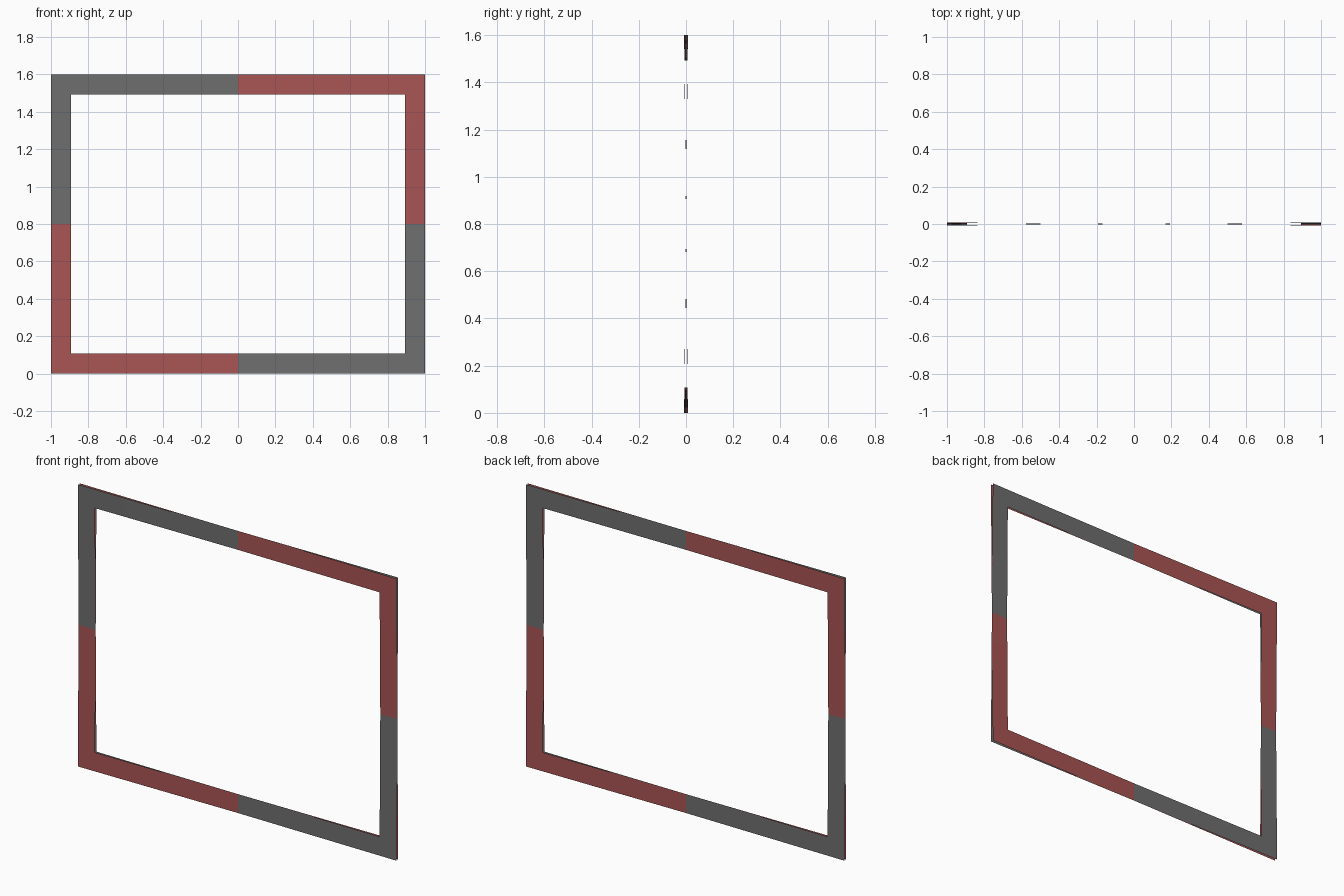
import bpy, bmesh

if "Cube" in bpy.data.objects:
    bpy.data.objects.remove(bpy.data.objects["Cube"])

W, H, BORDER = 1.0, 0.8, 0.107   # half width, half height, border width
TWIST = 0.008                    # corner offset in y
STEPS = 8                        # segments along each bar


def loop_points(hw, hh):
    """Points around a rectangle, split evenly along each side."""
    c = [(-hw, -hh), (hw, -hh), (hw, hh), (-hw, hh)]
    pts = []
    for i in range(4):
        (x0, z0), (x1, z1) = c[i], c[(i + 1) % 4]
        for s in range(STEPS):
            t = s / STEPS
            pts.append((x0 + (x1 - x0) * t, z0 + (z1 - z0) * t))
    return pts


def twisted_frame(name, sign, color=None):
    """Thin mitred frame whose diagonal corners lean forward or back."""
    bm = bmesh.new()
    rings = []
    for hw, hh in ((W, H), (W - BORDER, H - BORDER)):
        rings.append([bm.verts.new((x, sign * TWIST * x * z / (W * H), z + H))
                      for x, z in loop_points(hw, hh)])
    outer, inner = rings
    n = len(outer)
    for i in range(n):
        j = (i + 1) % n
        bm.faces.new((outer[i], outer[j], inner[j], inner[i]))
    me = bpy.data.meshes.new(name)
    bm.to_mesh(me)
    bm.free()
    ob = bpy.data.objects.new(name, me)
    bpy.context.collection.objects.link(ob)
    if color:
        mat = bpy.data.materials.new(name + "_paint")
        mat.diffuse_color = color
        mat.use_nodes = True
        mat.node_tree.nodes["Principled BSDF"].inputs["Base Color"].default_value = mat.diffuse_color
        me.materials.append(mat)


# Two sheets that cross at the middle of every bar
twisted_frame("grey_frame", 1, (0.16, 0.16, 0.16, 1))
twisted_frame("red_frame", -1, (0.40, 0.09, 0.09, 1))
